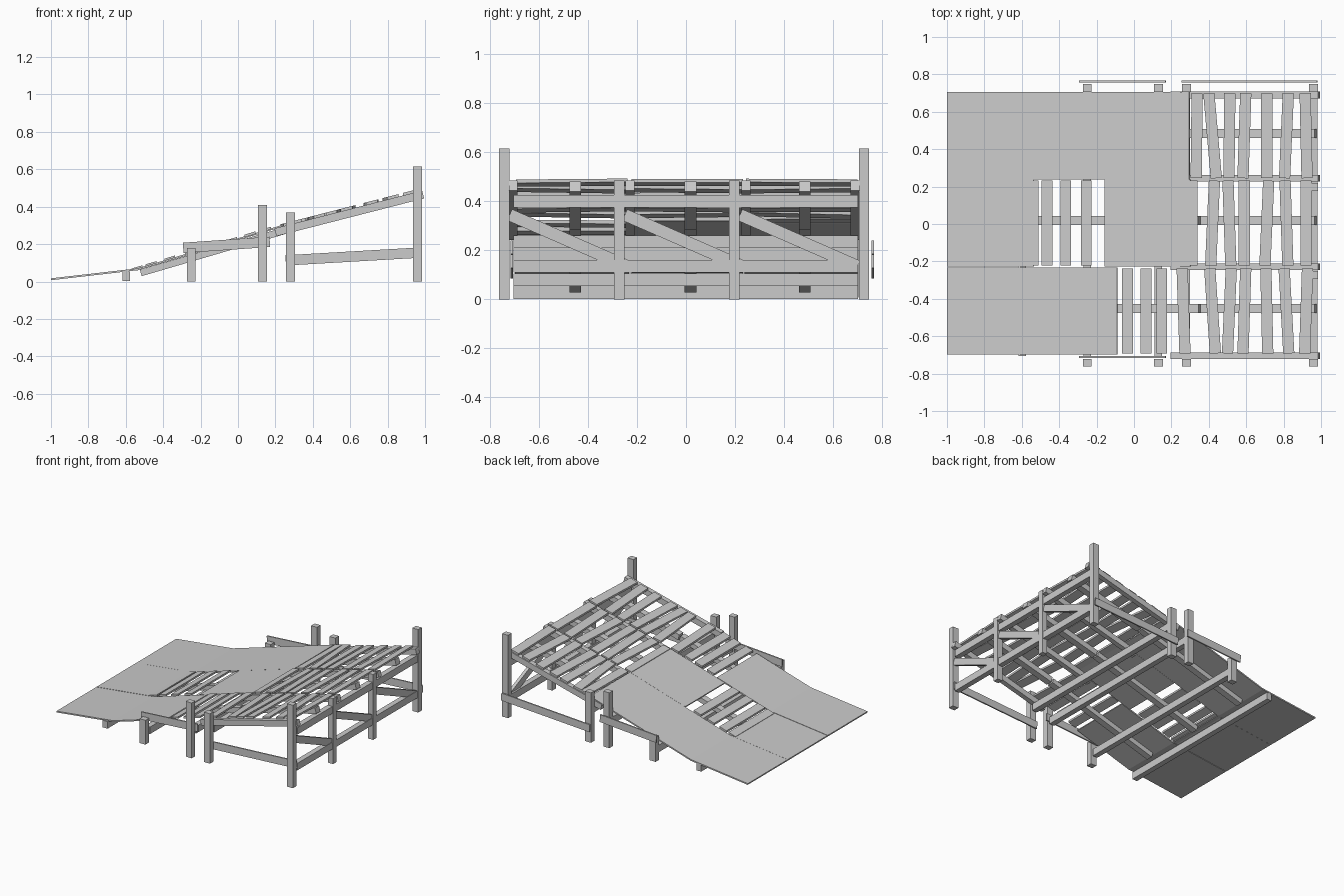
import bpy
import bmesh
from mathutils import Matrix, Vector

if "Cube" in bpy.data.objects:
    bpy.data.objects.remove(bpy.data.objects["Cube"], do_unlink=True)

wood = bpy.data.materials.new("weathered_grey")
wood.use_nodes = True
GREY = (0.6, 0.6, 0.6, 1)
wood.diffuse_color = GREY
wood.node_tree.nodes["Principled BSDF"].inputs["Base Color"].default_value = GREY


def beam(name, start, end, width, depth):
    """Square-cut timber between two points; width is sideways, depth is upward."""
    a, b = Vector(start), Vector(end)
    along = (b - a).normalized()
    side = Vector((0, 0, 1)).cross(along)
    side = side.normalized() if side.length > 0.001 else Vector((0, 1, 0))
    up = along.cross(side)
    rot = Matrix((along, side, up)).transposed().to_4x4()
    size = Matrix.Diagonal(((b - a).length, width, depth, 1))
    bm = bmesh.new()
    bmesh.ops.create_cube(bm, size=1, matrix=Matrix.Translation((a + b) / 2) @ rot @ size)
    mesh = bpy.data.meshes.new(name)
    bm.to_mesh(mesh)
    bm.free()
    mesh.materials.append(wood)
    obj = bpy.data.objects.new(name, mesh)
    bpy.context.collection.objects.link(obj)
    return obj


def toe(x):
    return 0.012 + (x + 1) * 0.115


def lower(x):
    return 0.064 + (x + 0.54) * 0.3


def upper(x):
    return 0.285 + (x - 0.2) * 0.256


ROWS = {"back": 0.472, "middle": 0.005, "front": -0.465}

# Ramp sheets: row, start, end, slope
SHEETS = [(row, -1, -0.535, toe) for row in ROWS]
SHEETS += [("back", -0.54, -0.155, lower), ("back", -0.155, 0.295, lower),
           ("middle", -0.157, 0.3, lower), ("front", -0.54, -0.09, lower)]
for row, x0, x1, slope in SHEETS:
    y = ROWS[row]
    beam(row + "_sheet", (x0, y, slope(x0)), (x1, y, slope(x1)), 0.466, 0.01)


def plank(row, x, lean, slope, width):
    """Cross plank lying on the slope, its back end shifted by lean."""
    y = ROWS[row]
    z = slope(x) + 0.007
    obj = beam(row + "_plank", (x - lean / 2, y - 0.227, 0), (x + lean / 2, y + 0.227, 0),
               width, 0.014)
    tilt = (slope(x + 0.1) - slope(x)) / 0.1
    for v in obj.data.vertices:
        v.co.z += z + (v.co.x - x) * tilt


# Straight planks on the lower slope
for row, places in {"middle": (-0.54, -0.465, -0.365, -0.255),
                    "front": (-0.035, 0.065, 0.148)}.items():
    for x in places:
        plank(row, x, 0, lower, 0.058)

# Crooked planks on the upper slope
PLACES = (0.42, 0.51, 0.59, 0.71, 0.815, 0.92)
LEANS = {"back": (-0.04, 0.005, 0.015, 0, 0.02, -0.01),
         "middle": (0.02, -0.015, 0, 0.02, -0.015, 0),
         "front": (-0.03, 0.02, 0.015, -0.01, -0.025, 0.015)}
for row, leans in LEANS.items():
    for x, lean in zip(PLACES, leans):
        plank(row, x, lean, upper, 0.06)
plank("back", 0.335, 0.005, upper, 0.06)
plank("middle", 0.312, 0, upper, 0.055)
plank("front", 0.265, -0.015, upper, 0.06)

# Stringers under the planks
for row, y in ROWS.items():
    y += 0.013
    beam(row + "_lower_stringer", (-0.52, y, lower(-0.52) - 0.024),
         (0.35, y, lower(0.35) - 0.03), 0.048, 0.036)
    beam(row + "_upper_stringer", (0.36, y, upper(0.36) - 0.022),
         (0.97, y, upper(0.97) - 0.022), 0.048, 0.042)
for y in (-0.705, -0.228, 0.245, 0.69):
    beam("edge_stringer", (0.2, y, upper(0.2) - 0.022),
         (0.99, y, upper(0.99) - 0.022), 0.036, 0.043)

# Beams across the ramp
for x, z in ((-0.597, 0.028), (-0.25, 0.08), (0.13, 0.187), (0.28, 0.235),
             (0.96, 0.4), (0.96, 0.135)):
    beam("cross_beam", (x, -0.705, z), (x, 0.703, z), 0.04, 0.052)

# Side posts and rails
for side, y, rail_y in (("front", -0.742, -0.712), ("back", 0.727, 0.762)):
    for x, top in ((-0.25, 0.18), (0.13, 0.41), (0.28, 0.37), (0.96, 0.615)):
        beam(side + "_post", (x, y, 0), (x, y, top), 0.042, 0.048)
    beam(side + "_short_rail", (-0.293, rail_y, 0.18), (0.17, rail_y, 0.212), 0.01, 0.055)
    beam(side + "_long_rail", (0.255, rail_y, 0.113), (0.98, rail_y, 0.155), 0.01, 0.055)

# High end: middle posts and diagonal braces
for y in (-0.272, 0.197):
    beam("middle_post", (0.965, y, 0), (0.965, y, 0.485), 0.042, 0.04)
for y in (-0.72, -0.25, 0.22):
    beam("diagonal_brace", (0.965, y, 0.345), (0.965, y + 0.48, 0.135), 0.024, 0.05)
